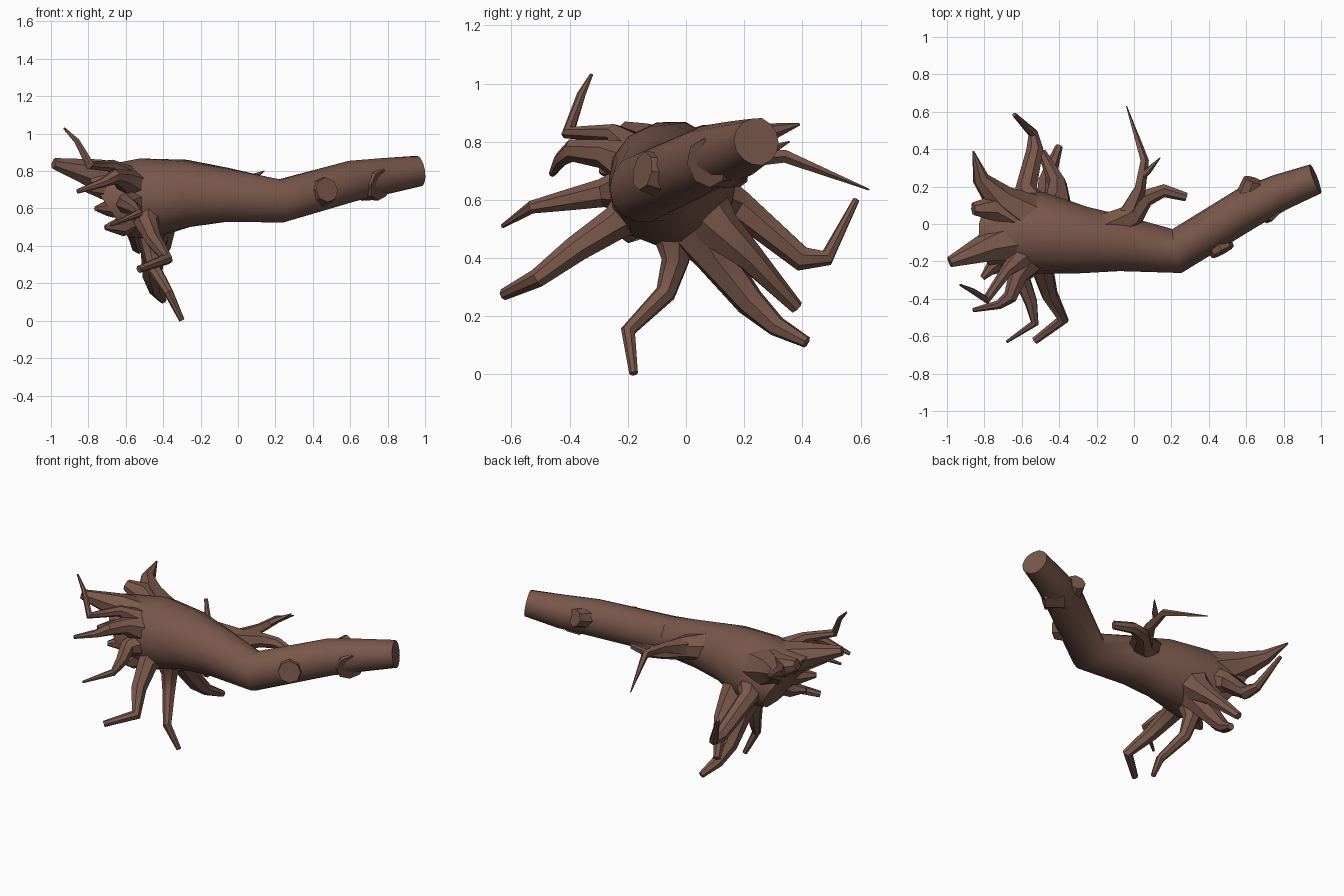
import bpy, bmesh, random
from math import sin, cos, pi, radians
from mathutils import Vector

if "Cube" in bpy.data.objects:
    bpy.data.objects.remove(bpy.data.objects["Cube"])

random.seed(4)
bark = bpy.data.materials.new("bark")
bark.diffuse_color = (0.19, 0.095, 0.07, 1)
bark.use_nodes = True
bark.node_tree.nodes["Principled BSDF"].inputs["Base Color"].default_value = bark.diffuse_color


def tube(name, pts, radii, sides=7, rough=0.05, slant=None):
    """Tapered limb along pts; slant tilts the first ring's up direction."""
    pts = [Vector(p) for p in pts]
    bm = bmesh.new()
    rings, side = [], None
    for i, (p, r) in enumerate(zip(pts, radii)):
        a = (p - pts[i - 1]).normalized() if i else Vector()
        b = (pts[i + 1] - p).normalized() if i < len(pts) - 1 else Vector()
        t = (a + b).normalized()
        if side is None:
            side = t.cross(Vector((0, 0, 1)) if abs(t.z) < 0.9 else Vector((1, 0, 0)))
        side = (side - t * side.dot(t)).normalized()
        up = side.cross(t)
        if slant and i == 0:
            up = Vector(slant)
        ring = []
        for k in range(sides):
            w = 2 * pi * k / sides
            f = r * (1 + random.uniform(-rough, rough))
            ring.append(bm.verts.new(p + (side * cos(w) + up * sin(w)) * f))
        rings.append(ring)
    for lo, hi in zip(rings, rings[1:]):
        for k in range(sides):
            j = (k + 1) % sides
            bm.faces.new((lo[k], lo[j], hi[j], hi[k]))
    bm.faces.new(rings[0][::-1])
    bm.faces.new(rings[-1])
    bmesh.ops.recalc_face_normals(bm, faces=bm.faces)
    me = bpy.data.meshes.new(name)
    bm.to_mesh(me)
    bm.free()
    me.materials.append(bark)
    ob = bpy.data.objects.new(name, me)
    bpy.context.collection.objects.link(ob)
    bpy.ops.object.select_all(action='DESELECT')
    ob.select_set(True)
    bpy.context.view_layer.objects.active = ob
    bpy.ops.object.shade_smooth_by_angle(angle=radians(40))


def root(name, thick, tip, *pts):
    """Root that flares out of the trunk core, then tapers evenly to its tip."""
    first = Vector(pts[0])
    core = Vector((-0.46, -0.05, 0.66))
    n = len(pts) - 1
    taper = [thick + (tip - thick) * i / n for i in range(n + 1)]
    tube(name, [first.lerp(core, 0.6), *pts], [thick + 0.055] + taper)


def stub(name, start, end, r):
    """Short sawn-off branch."""
    a, b = Vector(start), Vector(end)
    tube(name, [a, a.lerp(b, 0.6), b], [r * 1.3, r * 1.1, r], 8, 0.02)


# Fallen trunk with the slanted torn base at -x
tube("trunk",
     [(-.71, -.05, .63), (-.5, -.05, .65), (-.27, -.085, .68), (-.06, -.105, .67),
      (.23, -.145, .64), (.6, .08, .745), (.78, .17, .77), (.97, .243, .8)],
     [.21, .22, .18, .147, .12, .113, .1, .083], 14, 0.03, (-.6, 0, .9))

# Sawn stubs
stub("stub_front", (.42, -.05, .68), (.475, -.15, .7), .068)
stub("stub_end", (.68, .14, .75), (.765, .07, .725), .085)
stub("stub_back", (.59, .1, .75), (.64, .235, .79), .055)

# Branch on the back with two pointed twigs
tube("back_branch", [(-.2, -.05, .72), (-.02, .04, .7), (.06, .14, .69), (.16, .18, .68), (.28, .145, .67)],
     [.1, .075, .048, .036, .025])
tube("long_twig", [(-.03, .05, .71), (.03, .19, .74), (.055, .34, .75), (-.04, .63, .635)],
     [.06, .032, .024, .003], 5)
tube("short_twig", [(.04, .25, .745), (.08, .29, .77), (.14, .355, .8)], [.022, .018, .003], 5)

# Front roots
root("root_curled_up", .034, .006, (-.68, -.25, .83), (-.79, -.405, .83), (-.86, -.36, .96), (-.93, -.325, 1.03))
root("root_hooked", .052, .012, (-.62, -.28, .76), (-.66, -.39, .77), (-.72, -.43, .74), (-.86, -.46, .69))
root("root_front_high", .05, .008, (-.6, -.29, .62), (-.55, -.42, .595), (-.53, -.53, .575), (-.68, -.63, .51))
root("root_front_low", .06, .02, (-.49, -.24, .52), (-.45, -.38, .43), (-.38, -.51, .33), (-.53, -.625, .275))

# Hanging and back roots
root("root_down", .048, .015, (-.47, -.035, .39), (-.45, -.07, .28), (-.37, -.2, .15), (-.3, -.18, .003))
root("root_back_lowest", .07, .02, (-.46, .1, .4), (-.46, .22, .25), (-.44, .31, .165), (-.4, .415, .11))
root("root_back_mid", .075, .024, (-.41, .12, .49), (-.41, .22, .4), (-.49, .38, .23))
root("root_back_bent", .06, .012, (-.58, .18, .58), (-.53, .4, .4), (-.54, .485, .4), (-.64, .585, .6))

# Roots along the upper torn end
root("root_rear_spike", .085, .005, (-.72, .13, .77), (-.82, .24, .82), (-.86, .39, .86))
root("root_end_long", .085, .03, (-.77, -.12, .785), (-.985, -.205, .84))
root("root_end_blunt", .075, .035, (-.75, .09, .79), (-.86, .08, .825))

# Short broken roots around the front rim of the torn end
for i in range(3):
    x, z = -.73 + .05 * i, .7 - .1 * i
    root(f"broken_root_{i + 1}", .052, .015, (x, -.2, z), (x - .08, -.29 + .03 * i, z))
